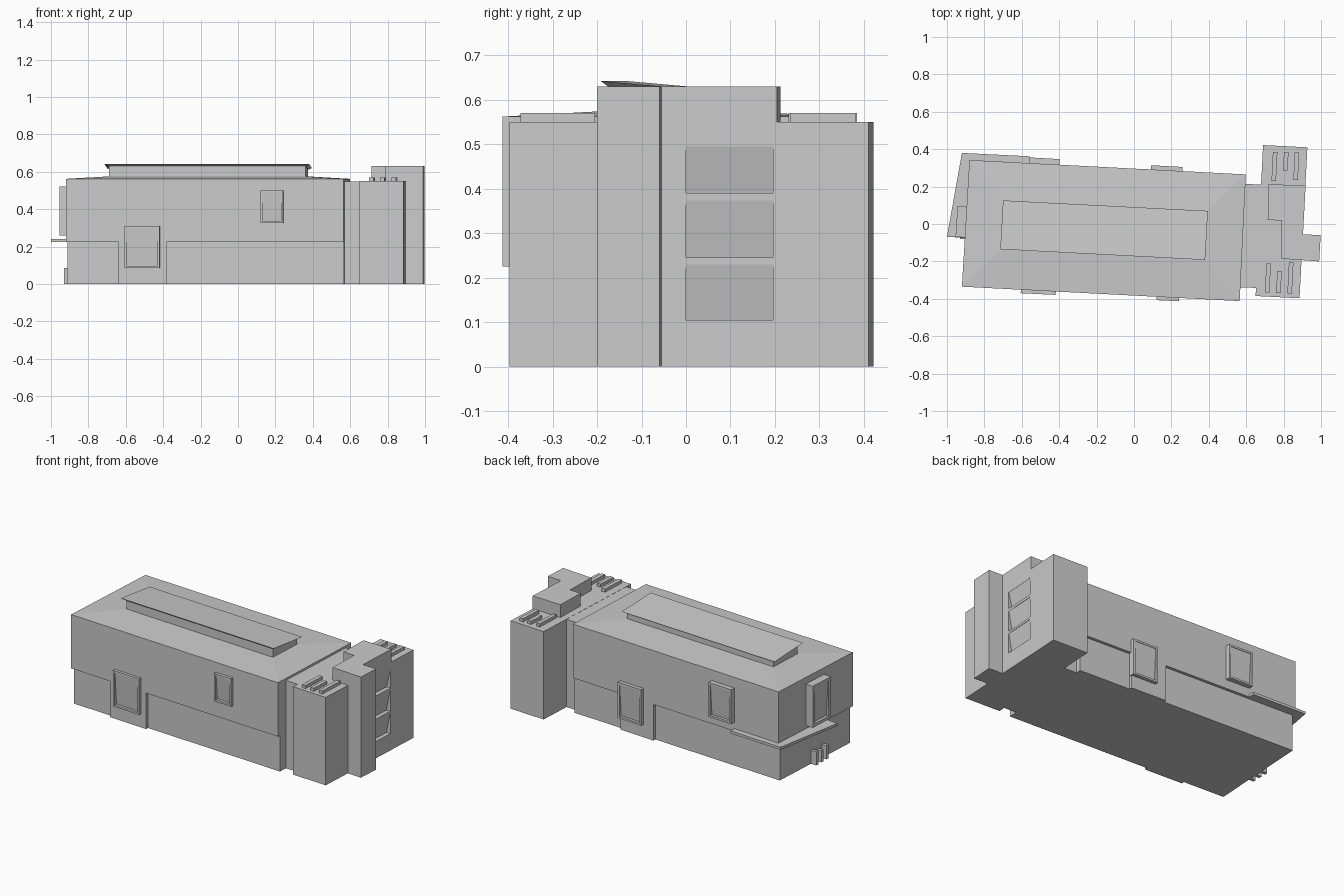
import bpy, bmesh
from mathutils import Vector

if "Cube" in bpy.data.objects:
    bpy.data.objects.remove(bpy.data.objects["Cube"])


def new_object(name, bm):
    bmesh.ops.recalc_face_normals(bm, faces=bm.faces)
    me = bpy.data.meshes.new(name)
    bm.to_mesh(me)
    bm.free()
    ob = bpy.data.objects.new(name, me)
    bpy.context.collection.objects.link(ob)
    return ob


def prism(name, outline, z0, z1):
    """Vertical extrusion of a plan outline; z may be a number or a list per corner."""
    n = len(outline)
    low = z0 if isinstance(z0, list) else [z0] * n
    high = z1 if isinstance(z1, list) else [z1] * n
    bm = bmesh.new()
    a = [bm.verts.new((x, y, z)) for (x, y), z in zip(outline, low)]
    b = [bm.verts.new((x, y, z)) for (x, y), z in zip(outline, high)]
    bm.faces.new(a[::-1])
    bm.faces.new(b)
    for i in range(n):
        j = (i + 1) % n
        bm.faces.new((a[i], a[j], b[j], b[i]))
    return new_object(name, bm)


def window(name, p, q, depth, z0, z1, border=0.012, tilt=0.014):
    """Box on a wall from p to q (outside on the right), with a tilted pane set in its face."""
    p, q = Vector((*p, 0)), Vector((*q, 0))
    d = (q - p).normalized()
    out = Vector((d.y, -d.x, 0))
    bm = bmesh.new()

    def ring(off, b, low_push=0.0):
        return [bm.verts.new(v) for v in (
            p + d * b + out * (off - low_push) + Vector((0, 0, z0 + b)),
            q - d * b + out * (off - low_push) + Vector((0, 0, z0 + b)),
            q - d * b + out * off + Vector((0, 0, z1 - b)),
            p + d * b + out * off + Vector((0, 0, z1 - b)))]

    rings = [ring(-0.01, 0), ring(depth, 0), ring(depth, border), ring(depth - 0.003, border, tilt)]
    for r, s in zip(rings, rings[1:]):
        for i in range(4):
            j = (i + 1) % 4
            bm.faces.new((r[i], r[j], s[j], s[i]))
    bm.faces.new(rings[0][::-1])
    bm.faces.new(rings[-1])
    return new_object(name, bm)


# Main hall: upper storey with a shallow hipped roof
hall = [(-0.92, -0.335), (0.565, -0.412), (0.598, 0.265), (-0.88, 0.342)]
sky = [(-0.69, -0.117), (0.362, -0.172), (0.373, 0.052), (-0.68, 0.107)]
bm = bmesh.new()
levels = [[bm.verts.new((x, y, z)) for x, y in pts]
          for pts, z in ((hall, 0.225), (hall, 0.562), (sky, 0.575))]
for r, s in zip(levels, levels[1:]):
    for i in range(4):
        j = (i + 1) % 4
        bm.faces.new((r[i], r[j], s[j], s[i]))
bm.faces.new(levels[0][::-1])
bm.faces.new(levels[2])
new_object("upper_hall", bm)

# Recessed ground storey and the two flush bays below the windows
prism("ground_storey", [(-0.912, -0.317), (0.566, -0.394), (0.597, 0.247), (-0.876, 0.324)], 0, 0.226)
prism("front_bay", [(-0.64, -0.3495), (-0.383, -0.363), (-0.38, -0.3), (-0.637, -0.29)], 0, 0.226)
prism("rear_bay", [(0.015, 0.2), (0.252, 0.19), (0.255, 0.283), (0.018, 0.2955)], 0, 0.226)

# Skylight with a tilted cap
prism("skylight_walls", sky, 0.565, [0.631, 0.631, 0.612, 0.612])
cap = [(-0.715, -0.135), (0.38, -0.192), (0.395, 0.07), (-0.70, 0.126)]
cap_low = [(-0.695, -0.121), (0.366, -0.176), (0.378, 0.056), (-0.683, 0.111)]
ob = prism("skylight_cap", cap, [0.630, 0.630, 0.611, 0.611], [0.642, 0.642, 0.619, 0.619])
for v, (x, y) in zip(ob.data.vertices[:4], cap_low):
    v.co.x, v.co.y = x, y

# Canopy ledge wrapping the rear left corner
prism("canopy", [(-0.92, 0.38), (-1.0, -0.068), (-0.90, -0.075), (-0.87, 0.31), (-0.56, 0.29), (-0.56, 0.362)],
      0.225, 0.241)

# Projecting windows
window("front_window_left", (-0.605, -0.352), (-0.418, -0.361), 0.018, 0.085, 0.31)
window("front_window_right", (0.12, -0.389), (0.242, -0.395), 0.018, 0.325, 0.5)
window("rear_window_right", (0.258, 0.283), (0.09, 0.292), 0.022, 0.08, 0.305)
window("rear_window_left", (-0.4, 0.317), (-0.562, 0.326), 0.03, 0.28, 0.495)
window("side_window", (-0.894, 0.092), (-0.904, -0.072), 0.05, 0.26, 0.52, border=0.02)

# Small entrance piers on the left end
for k in range(3):
    y = -0.08 + 0.05 * k
    prism("entrance_pier", [(-0.93, y), (-0.88, y), (-0.88, y + 0.02), (-0.93, y + 0.02)], 0, 0.085 - 0.012 * (k % 2))

# Link between hall and tower
prism("link", [(0.565, -0.338), (0.66, -0.342), (0.685, 0.21), (0.59, 0.215)], 0, 0.549)

# Stair tower: low block and taller core
tower = prism("tower_block", [(0.65, -0.385), (0.885, -0.397), (0.927, 0.41), (0.69, 0.422)], 0, 0.55)
core = prism("tower_core", [(0.785, -0.185), (0.99, -0.2), (0.998, -0.06), (0.9035, -0.055),
                            (0.9175, 0.205), (0.72, 0.213), (0.715, 0.022), (0.79, 0.018)], 0, 0.63)

# Wedge-shaped window recesses cut in the tower
for k, (z0, z1) in enumerate([(0.105, 0.23), (0.245, 0.373), (0.39, 0.495)]):
    cutter = prism("recess_cutter", [(0.88, 0.0), (0.95, 0.0), (0.95, 0.196), (0.89, 0.196)], z0, z1)
    top = cutter.data.vertices[4:]
    top[0].co.x, top[3].co.x = 0.905, 0.915
    cutter.hide_render = True
    cutter.hide_set(True)
    for body in (tower, core):
        m = body.modifiers.new("recess", 'BOOLEAN')
        m.operation = 'DIFFERENCE'
        m.solver = 'EXACT'
        m.object = cutter

# Roof fins on both tower ends
for x, y0, y1 in [(0.735, 0.23, 0.385), (0.797, 0.285, 0.385), (0.852, 0.235, 0.382),
                  (0.70, -0.367, -0.21), (0.76, -0.37, -0.25), (0.82, -0.372, -0.205)]:
    s = 0.05 * (y1 - y0)
    prism("roof_fin", [(x, y0), (x + 0.024, y0), (x + 0.024 + s, y1), (x + s, y1)], 0.545, 0.57)
